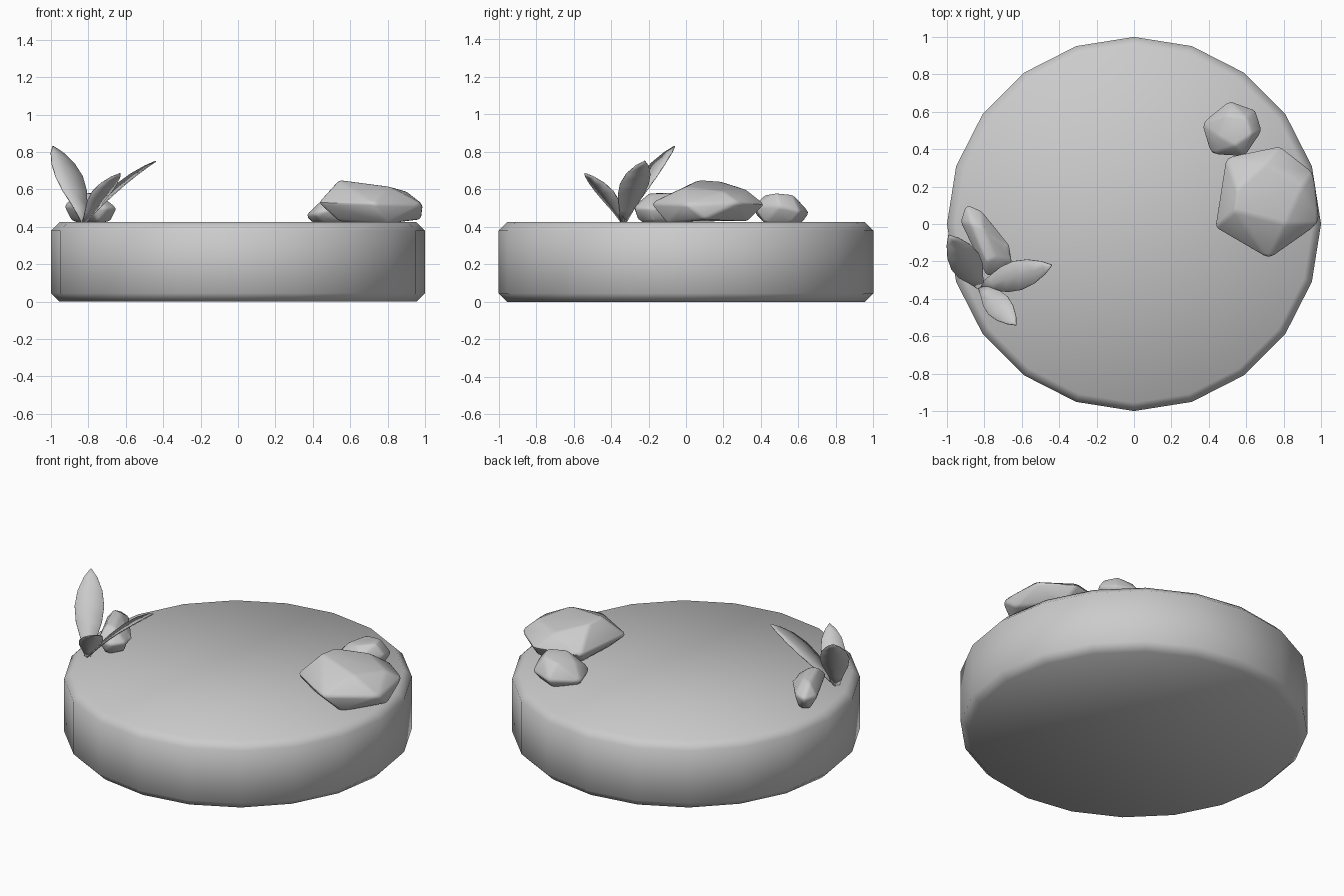
import bpy, bmesh, math
from mathutils import Vector

if "Cube" in bpy.data.objects:
    bpy.data.objects.remove(bpy.data.objects["Cube"])


def finish(name, bm, angle):
    bmesh.ops.recalc_face_normals(bm, faces=bm.faces)
    me = bpy.data.meshes.new(name)
    bm.to_mesh(me)
    bm.free()
    ob = bpy.data.objects.new(name, me)
    bpy.context.collection.objects.link(ob)
    bpy.ops.object.select_all(action='DESELECT')
    ob.select_set(True)
    bpy.context.view_layer.objects.active = ob
    bpy.ops.object.shade_smooth_by_angle(angle=math.radians(angle))
    return ob


# Round base: 20 sides, chamfered rims
H, R, C = 0.425, 1.0, 0.045
bm = bmesh.new()
rings = []
for r, z in ((R - C, 0), (R, C), (R, H - C), (R - C, H)):
    rings.append([bm.verts.new((r * math.cos(math.tau * i / 20),
                                r * math.sin(math.tau * i / 20), z)) for i in range(20)])
for a, b in zip(rings, rings[1:]):
    for i in range(20):
        j = (i + 1) % 20
        bm.faces.new((a[i], a[j], b[j], b[i]))
bm.faces.new(rings[0][::-1])
bm.faces.new(rings[-1])
finish("round_base", bm, 50)


# Faceted stones: hull of a few points with softened edges
def stone(name, pts, bevel):
    bm = bmesh.new()
    for p in pts:
        bm.verts.new(p)
    res = bmesh.ops.convex_hull(bm, input=bm.verts)
    junk = [g for g in res["geom_interior"] if isinstance(g, bmesh.types.BMVert)]
    bmesh.ops.delete(bm, geom=junk, context='VERTS')
    bmesh.ops.dissolve_limit(bm, angle_limit=math.radians(12), verts=bm.verts, edges=bm.edges)
    bmesh.ops.bevel(bm, geom=bm.edges[:], offset=bevel, segments=2, profile=0.5,
                    affect='EDGES', clamp_overlap=True)
    finish(name, bm, 40)


stone("large_stone", [
    (0.54, 0.07, 0.65), (0.55, 0.18, 0.645), (0.81, 0.0, 0.615), (0.90, 0.2, 0.59), (0.70, 0.32, 0.60),
    (0.43, -0.02, 0.53), (0.49, 0.36, 0.52), (0.78, 0.42, 0.52), (0.96, 0.28, 0.53),
    (0.99, 0.0, 0.52), (0.72, -0.19, 0.525),
    (0.54, 0.0, 0.43), (0.55, 0.25, 0.43), (0.80, 0.33, 0.43), (0.98, 0.1, 0.44), (0.80, -0.1, 0.415)], 0.015)

stone("small_stone", [
    (0.45, 0.47, 0.545), (0.50, 0.58, 0.56), (0.60, 0.57, 0.57), (0.63, 0.48, 0.58), (0.54, 0.42, 0.57),
    (0.36, 0.54, 0.46), (0.41, 0.37, 0.47), (0.59, 0.36, 0.51), (0.685, 0.50, 0.51),
    (0.65, 0.61, 0.48), (0.51, 0.66, 0.475),
    (0.40, 0.50, 0.42), (0.46, 0.42, 0.42), (0.62, 0.42, 0.42), (0.63, 0.56, 0.42), (0.5, 0.62, 0.42)], 0.012)

stone("long_stone", [
    (-0.87, 0.0, 0.58), (-0.81, -0.02, 0.585), (-0.74, -0.18, 0.575), (-0.79, -0.2, 0.58),
    (-0.93, 0.01, 0.51), (-0.90, 0.11, 0.52), (-0.81, 0.07, 0.52), (-0.68, -0.12, 0.50),
    (-0.645, -0.2, 0.50), (-0.70, -0.27, 0.50), (-0.79, -0.28, 0.51),
    (-0.89, 0.03, 0.43), (-0.82, 0.04, 0.42), (-0.68, -0.17, 0.43), (-0.75, -0.25, 0.42)], 0.014)


# Leaves: folded strips that widen and taper along a slightly bent path
def leaf(name, tip, width):
    base, tip = Vector((-0.82, -0.335, 0.42)), Vector(tip)
    d = tip - base
    side = Vector((-d.y, d.x, 0)).normalized()
    up = d.cross(side).normalized()
    profile = ((0, 0.22), (0.18, 0.5), (0.38, 0.88), (0.56, 1), (0.74, 0.84), (0.9, 0.45), (1, 0.03))
    bm = bmesh.new()
    rows = []
    for t, w in profile:
        mid = base + d * t + up * 0.07 * t * (1 - t)
        hw = width * w / 2
        rows.append([bm.verts.new(mid + side * hw * s + up * 0.16 * hw * abs(s))
                     for s in (-1, 0, 1)])
    for a, b in zip(rows, rows[1:]):
        for i in range(2):
            bm.faces.new((a[i], a[i + 1], b[i + 1], b[i]))
    ob = finish(name, bm, 40)
    mod = ob.modifiers.new("thickness", 'SOLIDIFY')
    mod.thickness = 0.006
    mod.offset = 0


leaf("tall_leaf", (-0.99, -0.06, 0.83), 0.17)
leaf("inner_leaf", (-0.44, -0.22, 0.75), 0.16)
leaf("front_leaf", (-0.63, -0.54, 0.685), 0.14)
